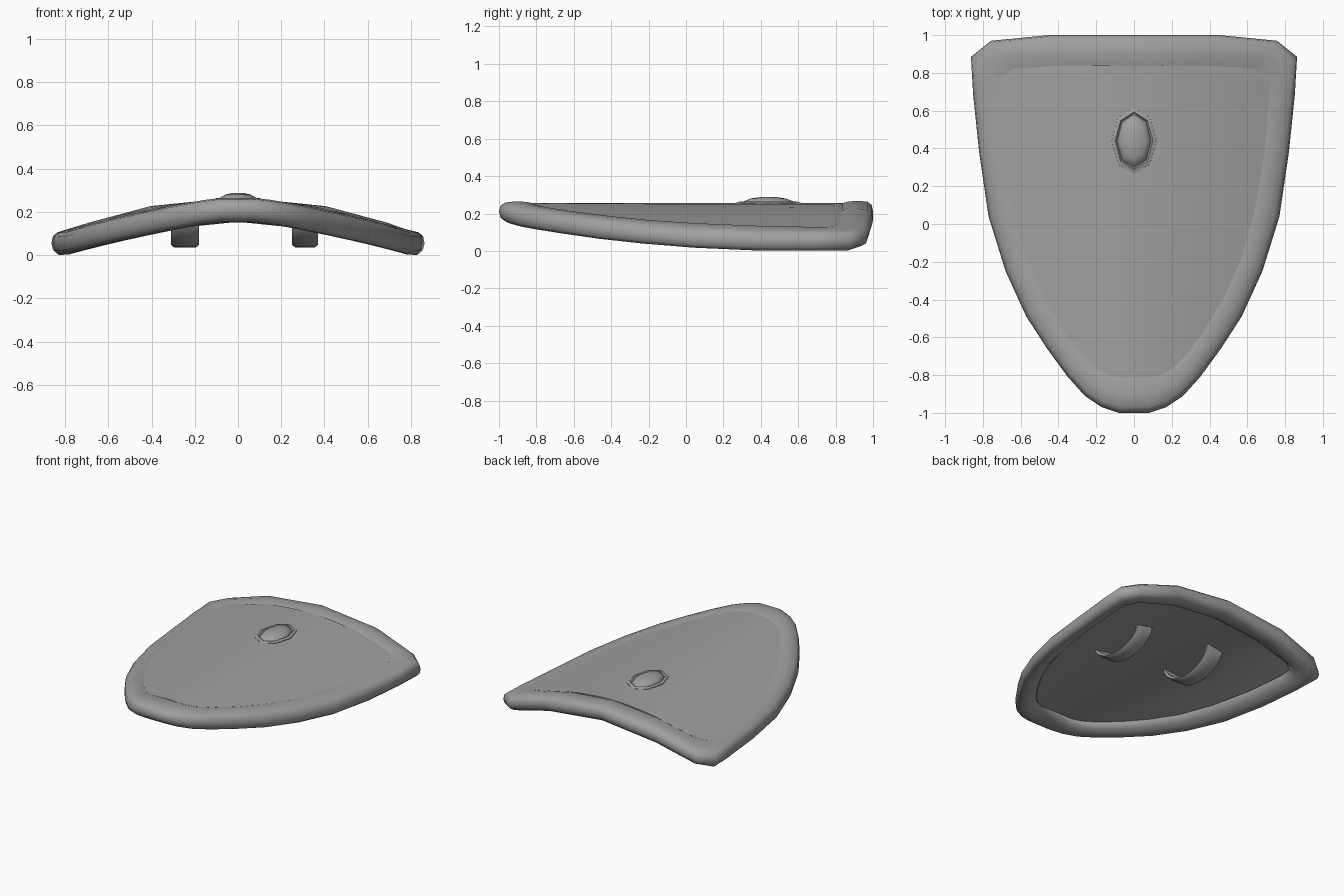
import bpy, bmesh
from math import sin, cos, pi, sqrt, radians

if "Cube" in bpy.data.objects:
    bpy.data.objects.remove(bpy.data.objects["Cube"])

grey = bpy.data.materials.new("shield_grey")
grey.use_nodes = True
colour = (0.35, 0.35, 0.35, 1)
grey.diffuse_color = colour
grey.node_tree.nodes["Principled BSDF"].inputs["Base Color"].default_value = colour

# Half outline: (outer x, outer y, inner x, inner y), from back middle to tip
OUTLINE = [
    (0.45, 1.0, 0.36, 0.835), (0.757, 0.97, 0.63, 0.82), (0.863, 0.885, 0.705, 0.775),
    (0.852, 0.69, 0.71, 0.68), (0.82, 0.38, 0.685, 0.38), (0.77, 0.04, 0.63, 0.06),
    (0.68, -0.25, 0.56, -0.19), (0.57, -0.49, 0.47, -0.39), (0.46, -0.66, 0.37, -0.56),
    (0.35, -0.81, 0.27, -0.695), (0.26, -0.91, 0.2, -0.765), (0.17, -0.97, 0.13, -0.8),
    (0.08, -1.0, 0.06, -0.81),
]

# Rim section: (share of the width from inner to outer edge, height)
SECTION = [
    (1, 0), (0.96, 0.033), (0.82, 0.051), (0.5, 0.056), (0.2, 0.052), (0, 0.043),
    (0, -0.025), (0.2, -0.047), (0.5, -0.058), (0.8, -0.053), (0.95, -0.032),
]


def bend(x, y):
    """Mid height of the curved shield."""
    x = min(abs(x), 0.8)
    back = 0.212 - 0.245 * x * x
    side = 0.272 - sqrt(0.06 ** 2 + (0.27 * x) ** 2)
    w = (y + 1) / 2
    return side + (back - side) * w


def grid_object(name, rows, wrap_u=False, wrap_v=False, cap=False, thick=0, angle=40):
    """Skin a list of equally long point rows."""
    bm = bmesh.new()
    vs = [[bm.verts.new(p) for p in row] for row in rows]
    n, m = len(rows), len(rows[0])
    for i in range(n if wrap_u else n - 1):
        for j in range(m if wrap_v else m - 1):
            a, b = vs[i], vs[(i + 1) % n]
            k = (j + 1) % m
            bm.faces.new((a[j], a[k], b[k], b[j]))
    if cap:
        bm.faces.new(vs[-1])
    bmesh.ops.recalc_face_normals(bm, faces=bm.faces)
    if not wrap_v and sum(f.normal.z for f in bm.faces) < 0:
        bmesh.ops.reverse_faces(bm, faces=bm.faces)
    mesh = bpy.data.meshes.new(name)
    bm.to_mesh(mesh)
    bm.free()
    mesh.materials.append(grey)
    ob = bpy.data.objects.new(name, mesh)
    bpy.context.collection.objects.link(ob)
    bpy.ops.object.select_all(action="DESELECT")
    ob.select_set(True)
    bpy.context.view_layer.objects.active = ob
    if thick:
        mod = ob.modifiers.new("thickness", "SOLIDIFY")
        mod.thickness, mod.offset = thick, -1
        bpy.ops.object.modifier_apply(modifier=mod.name)
    bpy.ops.object.shade_smooth_by_angle(angle=radians(angle))


# Rim: rounded section swept round the whole outline
stations = [(0, 1.0, 0, 0.835)] + OUTLINE
stations += [(-a, b, -c, d) for a, b, c, d in reversed(OUTLINE)]
rim = []
for ox, oy, ix, iy in stations:
    ring = []
    for t, dz in SECTION:
        x, y = ix + (ox - ix) * t, iy + (oy - iy) * t
        ring.append((x, y, bend(x, y) + dz))
    rim.append(ring)
grid_object("rim", rim, wrap_u=True, wrap_v=True, angle=60)

# Panel: bent sheet, flush with the top of the rim
panel = []
for _, _, ix, iy in OUTLINE:
    row = []
    for j in range(-5, 6):
        x, y = ix * 1.01 * j / 5, iy * 1.005
        row.append((x, y, bend(x, y) + 0.045))
    panel.append(row)
grid_object("panel", panel, thick=0.06)


# Boss: eight-sided ring and dome
def oval(rx, ry, z):
    return [(rx * cos(k * pi / 4), 0.44 + ry * sin(k * pi / 4), z) for k in range(8)]


grid_object("boss_ring", [oval(0.12, 0.177, 0.235), oval(0.118, 0.175, 0.257),
                          oval(0.1, 0.153, 0.264), oval(0.09, 0.143, 0.252)],
            wrap_v=True, angle=25)
grid_object("boss_dome", [oval(0.09, 0.143, 0.25), oval(0.085, 0.135, 0.264),
                          oval(0.06, 0.095, 0.28), oval(0.025, 0.04, 0.288)],
            wrap_v=True, cap=True)

# Arm straps: arched bands hanging under the panel
for name, x0, x1, yc in (("left_strap", 0.25, 0.37, 0.26), ("right_strap", -0.31, -0.18, 0.32)):
    top = bend((x0 + x1) / 2, yc) + 0.01
    rows = []
    for k in range(13):
        a = pi * k / 12
        y = yc - 0.23 * cos(a)
        z = top - (top - 0.035) * sin(a)
        edge = z + 0.012 * sin(a)
        rows.append([(x0, y, edge), (x0 + 0.015, y, z), (x1 - 0.015, y, z), (x1, y, edge)])
    grid_object(name, rows, thick=-0.018)
